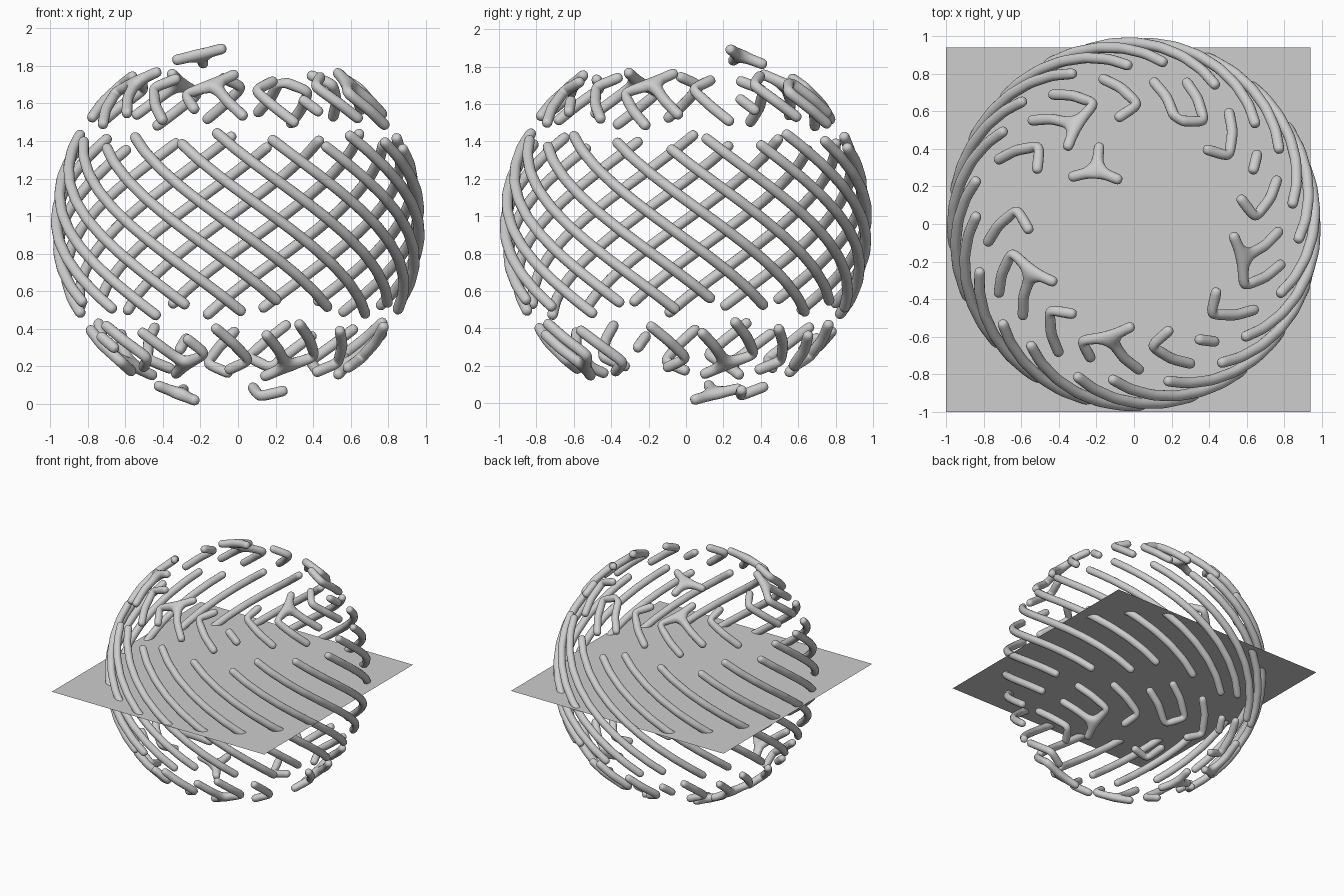
import bpy, math

if "Cube" in bpy.data.objects:
    bpy.data.objects.remove(bpy.data.objects["Cube"])

N = 434                                # points on the spiral sphere
R = 0.969                              # sphere radius
CZ = 0.957                             # sphere centre height
GOLDEN = math.pi * (3 - math.sqrt(5))

grey = bpy.data.materials.new("mid grey")
grey.diffuse_color = (0.61, 0.61, 0.61, 1)
grey.use_nodes = True
grey.node_tree.nodes["Principled BSDF"].inputs["Base Color"].default_value = grey.diffuse_color


def point(i):
    """Point i of a golden-angle spiral running from top to bottom."""
    z = 1 - (2 * i + 1) / N
    r = math.sqrt(1 - z * z)
    a = i * GOLDEN
    return (R * r * math.cos(a), R * r * math.sin(a), CZ + R * z)


# long slanted rods round the middle
edges = [(i, i + 21) for i in range(104, N - 125)]

# zigzag band near the top, repeated upside down near the bottom
band = [(i, i + 21) for i in range(45, 83) if i != 64]
band += [(i, i + 13) for i in range(33, 50)]
edges += band + [(N - 1 - a, N - 1 - b) for a, b in band]

# small forked pieces close to the poles
edges += [(14, 6), (14, 22), (14, 27)]
edges += [(N - 14, N - 14 + d) for d in (8, -8, -13)]
edges += [(N - 12, N - 12 + d) for d in (-8, -13)]

# wire skeleton
used = sorted({i for e in edges for i in e})
index = {p: n for n, p in enumerate(used)}
links = [(index[a], index[b]) for a, b in edges]
mesh = bpy.data.meshes.new("rod_sphere")
mesh.from_pydata([point(i) for i in used], links, [])
mesh.materials.append(grey)
rods = bpy.data.objects.new("rod_sphere", mesh)
bpy.context.collection.objects.link(rods)

# thicken the skeleton into smooth rods
skin = rods.modifiers.new("rods", 'SKIN')
skin.use_smooth_shade = True
smooth = rods.modifiers.new("round", 'SUBSURF')
smooth.levels = smooth.render_levels = 2

# one root for each separate piece
near = {n: [] for n in range(len(used))}
for a, b in links:
    near[a].append(b)
    near[b].append(a)
if not mesh.skin_vertices:
    bpy.context.view_layer.objects.active = rods
    bpy.ops.mesh.customdata_skin_add()
seen = set()
for n, sv in enumerate(mesh.skin_vertices[0].data):
    sv.radius = (0.031, 0.031)
    sv.use_root = n not in seen
    stack = [n]
    while stack:
        k = stack.pop()
        if k not in seen:
            seen.add(k)
            stack += near[k]

# flat square sheet through the middle
bpy.ops.mesh.primitive_plane_add(size=1.94, location=(-0.03, -0.03, 0.91))
sheet = bpy.context.object
sheet.name = "middle_sheet"
sheet.data.materials.append(grey)
